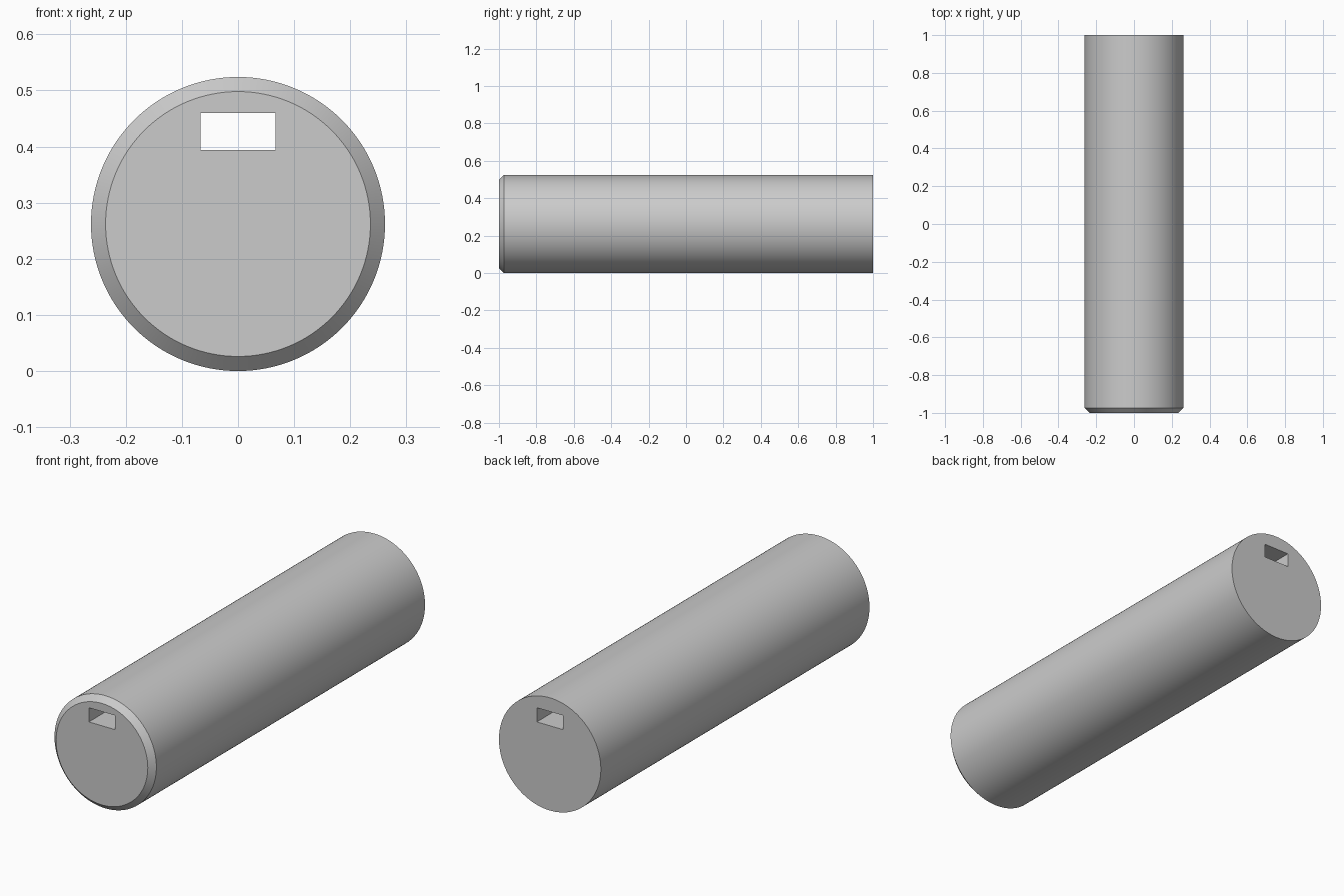
import bpy
import math
from mathutils import Matrix
import bmesh

if "Cube" in bpy.data.objects:
    bpy.data.objects.remove(bpy.data.objects["Cube"])

R, CHAMFER, SIDES = 0.262, 0.026, 128


def make_object(name, bm):
    bmesh.ops.recalc_face_normals(bm, faces=bm.faces[:])
    mesh = bpy.data.meshes.new(name)
    bm.to_mesh(mesh)
    bm.free()
    obj = bpy.data.objects.new(name, mesh)
    bpy.context.collection.objects.link(obj)
    return obj


# Round bar along y, with a chamfered front rim
bm = bmesh.new()
rings = []
for y, r in ((-1, R - CHAMFER), (-1 + CHAMFER, R), (1, R)):
    angles = [2 * math.pi * i / SIDES for i in range(SIDES)]
    rings.append([bm.verts.new((r * math.cos(a), y, R + r * math.sin(a))) for a in angles])
for a, b in zip(rings, rings[1:]):
    for i in range(SIDES):
        j = (i + 1) % SIDES
        bm.faces.new((a[i], a[j], b[j], b[i]))
bm.faces.new(rings[0])
bm.faces.new(rings[-1])
bar = make_object("round_bar", bm)

# Rectangular slot running the full length
bm = bmesh.new()
bmesh.ops.create_cube(bm, size=1, matrix=Matrix.Translation((0, 0, 0.427))
                      @ Matrix.Diagonal((0.134, 2.4, 0.066, 1)))
cutter = make_object("slot_cutter", bm)
cutter.hide_render = True

cut = bar.modifiers.new("slot", 'BOOLEAN')
cut.operation = 'DIFFERENCE'
cut.solver = 'EXACT'
cut.object = cutter
bpy.context.view_layer.objects.active = bar
bar.select_set(True)
bpy.ops.object.modifier_apply(modifier=cut.name)
bpy.data.objects.remove(cutter)

# Smooth round sides, sharp rims and slot
bpy.ops.object.shade_smooth_by_angle(angle=math.radians(30))
